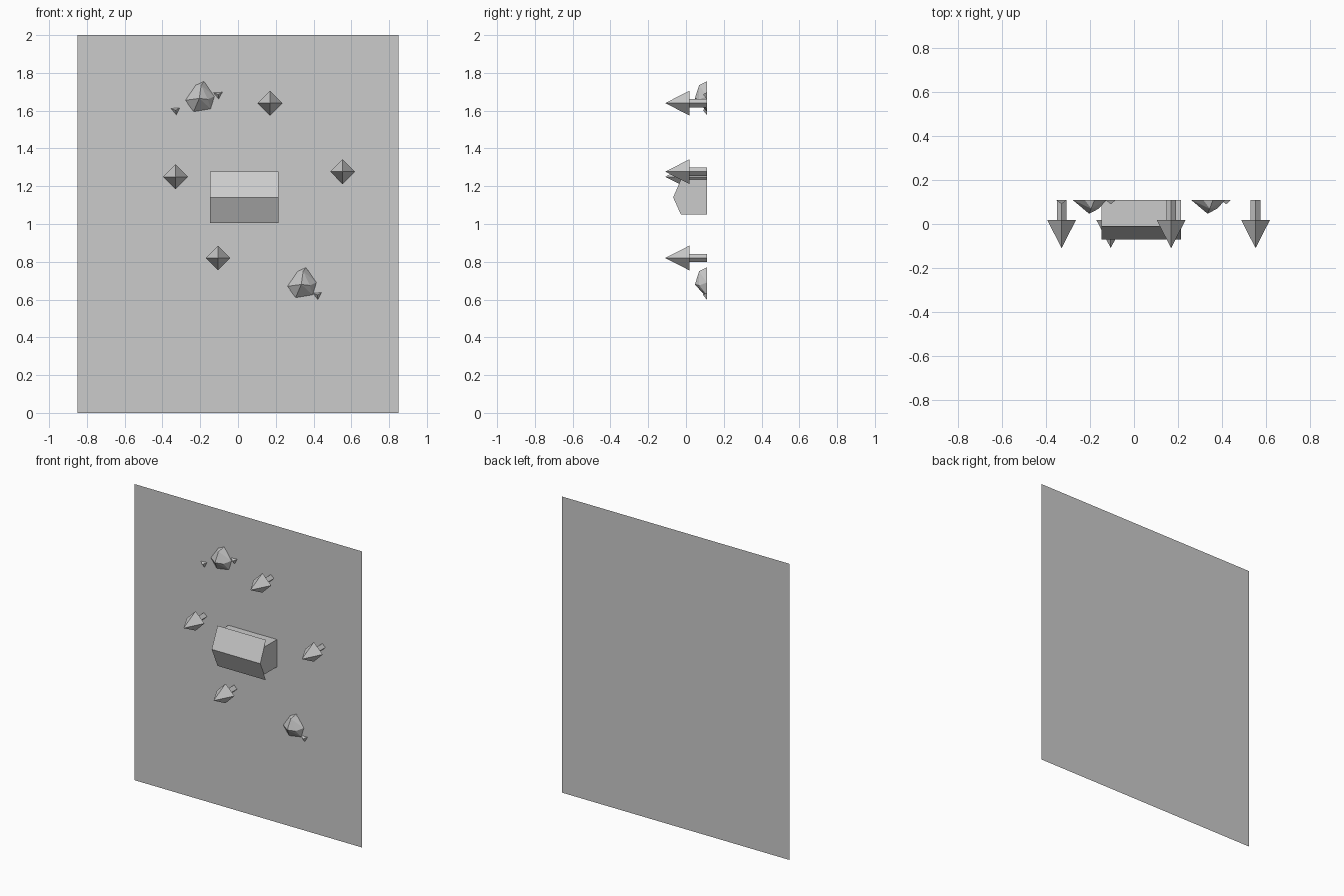
import bpy, bmesh
from math import pi
from mathutils import Vector

cube = bpy.data.objects.get("Cube")
if cube:
    bpy.data.objects.remove(cube)

grey = bpy.data.materials.new("plain_grey")
grey.use_nodes = True
grey.diffuse_color = (0.6, 0.6, 0.6, 1)
grey.node_tree.nodes["Principled BSDF"].inputs["Base Color"].default_value = (0.6, 0.6, 0.6, 1)

GROUND = 0.11  # y of the ground sheet; everything rises towards -y


def finish(name, bm):
    mesh = bpy.data.meshes.new(name)
    bm.to_mesh(mesh)
    bm.free()
    mesh.materials.append(grey)
    obj = bpy.data.objects.new(name, mesh)
    bpy.context.collection.objects.link(obj)
    return obj


def flat(name, points, lift=0.0):
    """Flat shape in the ground plane from (x, z) points, facing -y."""
    bm = bmesh.new()
    face = bm.faces.new([bm.verts.new((x, GROUND - lift, z)) for x, z in points])
    face.normal_update()
    if face.normal.y > 0:
        face.normal_flip()
    bmesh.ops.triangulate(bm, faces=bm.faces[:])
    finish(name, bm)


def prism(name, profile, x0, x1):
    """Closed (y, z) profile extruded along x."""
    bm = bmesh.new()
    face = bm.faces.new([bm.verts.new((x0, y, z)) for y, z in profile])
    out = bmesh.ops.extrude_face_region(bm, geom=[face])
    moved = [v for v in out["geom"] if isinstance(v, bmesh.types.BMVert)]
    bmesh.ops.translate(bm, verts=moved, vec=(x1 - x0, 0, 0))
    bmesh.ops.recalc_face_normals(bm, faces=bm.faces[:])
    finish(name, bm)


def cone(name, x, z, y_back, y_front, r_back, r_front):
    """Four-sided cone or post pointing towards -y."""
    bm = bmesh.new()
    bmesh.ops.create_cone(bm, cap_ends=True, segments=4, radius1=r_back,
                          radius2=r_front, depth=y_back - y_front)
    obj = finish(name, bm)
    obj.rotation_euler = (pi / 2, 0, 0)
    obj.location = (x, (y_back + y_front) / 2, z)


def rock(name, x, z, outline, peaks):
    """Faceted stone: hull of a ground outline and some raised points."""
    bm = bmesh.new()
    for px, pz in outline:
        bm.verts.new((x + px, GROUND, z + pz))
    for px, pz, h in peaks:
        bm.verts.new((x + px, GROUND - h, z + pz))
    bmesh.ops.convex_hull(bm, input=bm.verts[:])
    bmesh.ops.recalc_face_normals(bm, faces=bm.faces[:])
    finish(name, bm)


# Ground sheet
flat("ground", [(-0.85, 0), (0.85, 0), (0.85, 2), (-0.85, 2)])

# Winding path
flat("path", [
    (-0.58, 1.57), (-0.13, 1.48), (0.08, 1.525), (0.33, 1.45), (0.46, 1.33),
    (0.44, 1.235), (0.42, 0.98), (0.24, 0.82), (0.15, 0.64), (0.075, 0.23),
    (-0.055, 0.255), (-0.01, 0.685), (0.13, 0.91), (0.26, 1.005), (0.305, 1.165),
    (0.24, 1.325), (0.1, 1.39), (-0.01, 1.37), (-0.22, 1.365), (-0.58, 1.46)], 0.001)

# House: gabled body and two thin overhanging roof slopes
LEFT, RIGHT, RIDGE = -0.147, 0.214, 1.141
prism("house_body", [(GROUND, 1.05), (-0.027, 1.05), (-0.068, RIDGE),
                     (-0.027, 1.235), (GROUND, 1.235)], LEFT, RIGHT)
bm = bmesh.new()
ridge = [bm.verts.new((x, -0.071, RIDGE)) for x in (LEFT, RIGHT)]
for side in (-1, 1):
    eave = [bm.verts.new((x, -0.008, RIDGE + side * 0.136)) for x in (LEFT, RIGHT)]
    slope = bm.faces.new([ridge[0], ridge[1], eave[1], eave[0]])
    slope.normal_update()
    if slope.normal.y > 0:
        slope.normal_flip()
finish("house_roof", bm)
flat("house_shadow", [(-0.14, 1.05), (-0.217, 1.07), (-0.33, 1.07), (-0.44, 1.26),
                      (-0.33, 1.33), (0.037, 1.32), (0.127, 1.27)], 0.0015)

# Trees with their flat shadows
shadow = [(-0.29, 0.135), (-0.13, 0.135), (0, 0), (-0.08, 0.03), (-0.13, 0)]
trees = [(0.169, 1.64), (0.554, 1.277), (-0.33, 1.25), (-0.106, 0.82)]
for i, (x, z) in enumerate(trees, 1):
    cone(f"tree_trunk_{i}", x, z, GROUND, 0.018, 0.022, 0.022)
    cone(f"tree_crown_{i}", x, z, 0.019, -GROUND, 0.066, 0)
    flat(f"tree_shadow_{i}", [(x + a, z + b) for a, b in shadow], 0.002)

# Large rocks with shadows, and pebbles
outline = [(-0.075, -0.02), (-0.03, -0.08), (0.06, -0.065), (0.08, 0.0), (0.025, 0.08), (-0.02, 0.06)]
peaks = [(0.01, 0.06, 0.04), (0.0, -0.01, 0.063), (0.045, -0.015, 0.04)]
cast = [(-0.12, 0.035), (-0.04, 0.1), (0.04, 0.07), (-0.07, -0.05), (-0.12, -0.01)]
rock("rock_lower", 0.335, 0.69, outline, peaks)
flat("rock_shadow_lower", [(0.335 + a, 0.69 + b) for a, b in cast], 0.002)
rock("rock_upper", -0.205, 1.675, outline, peaks)
flat("rock_shadow_upper", [(-0.205 + a * 0.8, 1.675 + b * 0.8) for a, b in cast], 0.002)
for i, (x, z) in enumerate([(-0.33, 1.6), (-0.105, 1.683), (0.42, 0.622)], 1):
    rock(f"pebble_{i}", x, z, [(-0.025, 0.012), (0.022, 0.015), (0.003, -0.022)],
         [(0, 0.003, 0.02)])
